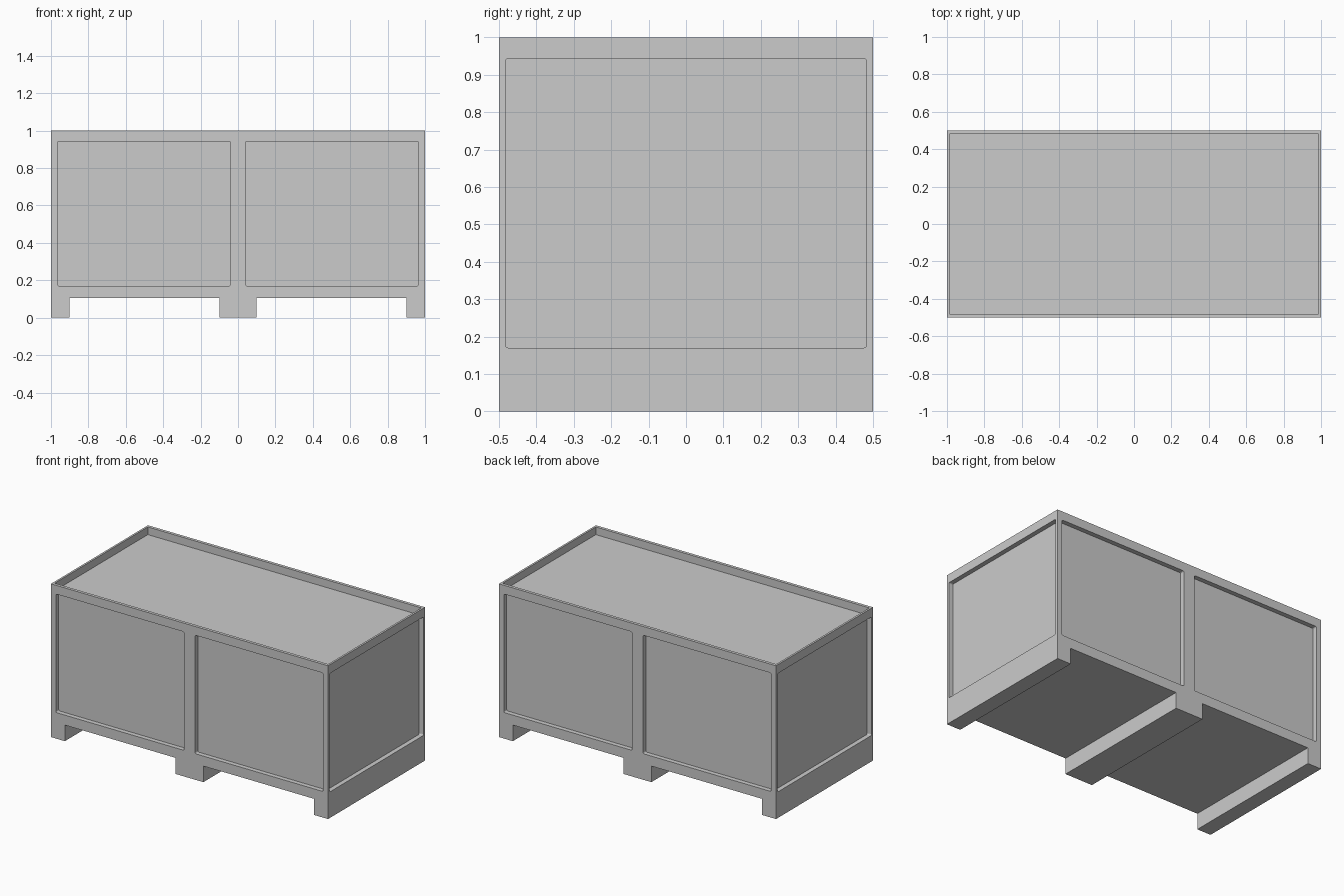
import bpy, bmesh

if "Cube" in bpy.data.objects:
    bpy.data.objects.remove(bpy.data.objects["Cube"])

RECESS = 0.03        # depth of the wall panels
PANEL_Z = (0.17, 0.943)

# Body: front outline with three skids, extruded along y
half = [(0.1, 0), (0.1, 0.105), (0.9, 0.105), (0.9, 0), (1, 0), (1, 1)]
outline = half + [(-x, z) for x, z in reversed(half)]
bm = bmesh.new()
face = bm.faces.new([bm.verts.new((x, -0.5, z)) for x, z in outline])
ext = bmesh.ops.extrude_face_region(bm, geom=[face])
bmesh.ops.translate(bm, vec=(0, 1, 0),
                    verts=[v for v in ext["geom"] if isinstance(v, bmesh.types.BMVert)])
bmesh.ops.recalc_face_normals(bm, faces=bm.faces[:])
mesh = bpy.data.meshes.new("crate_body")
bm.to_mesh(mesh)
bm.free()
body = bpy.data.objects.new("crate_body", mesh)
bpy.context.collection.objects.link(body)


def cut(name, xs, ys, zs, round_axis=None):
    """Recess a box-shaped pocket, optionally rounding its edges along one axis."""
    spans = (xs, ys, zs)
    bm = bmesh.new()
    bmesh.ops.create_cube(bm, size=1)
    for v in bm.verts:
        v.co = [a if c < 0 else b for c, (a, b) in zip(v.co, spans)]
    if round_axis is not None:
        edges = [e for e in bm.edges
                 if abs(e.verts[0].co[round_axis] - e.verts[1].co[round_axis]) > 1e-4]
        bmesh.ops.bevel(bm, geom=edges, offset=0.008, segments=3,
                        profile=0.5, affect='EDGES')
    mesh = bpy.data.meshes.new(name)
    bm.to_mesh(mesh)
    bm.free()
    cutter = bpy.data.objects.new(name, mesh)
    bpy.context.collection.objects.link(cutter)
    cutter.hide_render = True
    mod = body.modifiers.new(name, 'BOOLEAN')
    mod.operation = 'DIFFERENCE'
    mod.solver = 'EXACT'
    mod.object = cutter
    bpy.context.view_layer.objects.active = body
    bpy.ops.object.modifier_apply(modifier=name)
    bpy.data.objects.remove(cutter)


def outward(s, face):
    """Span from the recessed panel to just outside the given face."""
    return tuple(sorted((s * (face - RECESS), s * (face + 0.1))))


for s in (-1, 1):
    # Two panels on the front and back
    for xs in ((-0.965, -0.04), (0.04, 0.965)):
        cut("long_side_recess", xs, outward(s, 0.5), PANEL_Z, 1)
    # One panel on each end
    cut("end_recess", outward(s, 1), (-0.483, 0.483), PANEL_Z, 0)

# Tray in the top
cut("top_recess", (-0.987, 0.987), (-0.48, 0.48), (0.95, 1.1))
